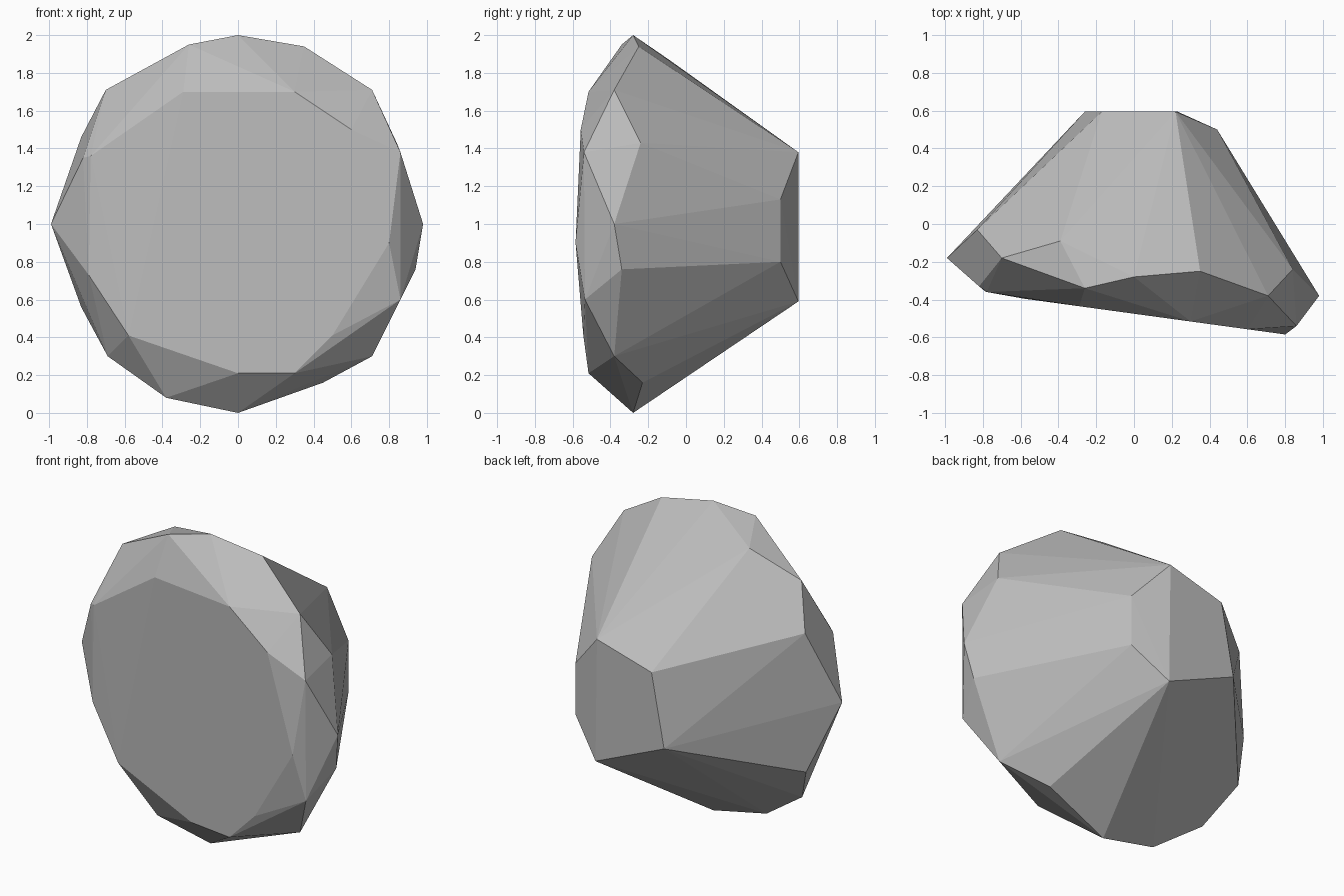
import bpy
import bmesh
from mathutils import Vector

# Remove only the default cube
default_cube = bpy.data.objects.get("Cube")
if default_cube:
    bpy.data.objects.remove(default_cube, do_unlink=True)


def make_material(name, value):
    """One flat, matte grey."""
    colour = (value, value, value, 1.0)
    material = bpy.data.materials.new(name)
    material.use_nodes = True
    material.diffuse_color = colour
    shader = material.node_tree.nodes["Principled BSDF"]
    shader.inputs["Base Color"].default_value = colour
    return material


def front_plane(x, z):
    """Place an outline point on the slightly turned front facet."""
    return Vector((x, -0.475 - 0.137 * x, z))


def hull_object(name, corners, material):
    """Wrap a flat-shaded convex stone around its corner points."""
    mesh = bpy.data.meshes.new(name)
    bm = bmesh.new()
    for corner in corners:
        bm.verts.new(corner)
    result = bmesh.ops.convex_hull(bm, input=bm.verts[:])
    # Drop any point that ended up inside the stone
    loose = [v for v in bm.verts if not v.link_faces]
    bmesh.ops.delete(bm, geom=loose, context="VERTS")
    bmesh.ops.recalc_face_normals(bm, faces=bm.faces[:])
    for face in bm.faces:
        face.smooth = False
    bm.to_mesh(mesh)
    bm.free()
    mesh.materials.append(material)
    stone = bpy.data.objects.new(name, mesh)
    bpy.context.scene.collection.objects.link(stone)
    return stone


# Outline of the broad front facet (x, z)
front_outline = [
    (-.29, 1.7), (.3, 1.7), (.6, 1.5), (.8, .9), (.5, .41),
    (.3, .21), (0, .21), (-.58, .41),
]

# Chipped corners where the front facet meets the rim
front_chips = [
    (-.78, -.36, 1.36), (-.79, -.355, .73), (-.82, -.33, 1.35),
    (.86, -.54, 1.38), (.86, -.535, .6),
]

# Widest part of the stone, clockwise from the top
rim = [
    (0, -.28, 2), (.35, -.25, 1.94), (.71, -.38, 1.71),
    (.84, -.24, 1.43), (.98, -.38, 1), (.94, -.34, .76),
    (.71, -.38, .3), (.45, -.23, .16), (0, -.28, 0),
    (-.38, -.28, .08), (-.69, -.2, .3), (-.83, -.04, .56),
    (-.99, -.18, 1), (-.83, -.03, 1.46), (-.7, -.18, 1.71),
    (-.39, -.09, 1.87), (-.26, -.34, 1.95),
]

# Small facet at the narrow back end
back_facet = [
    (.22, .595, 1.38), (-.17, .595, 1.27), (-.26, .595, .8),
    (.23, .595, .59), (.44, .5, .8), (.44, .5, 1.13),
]

# Assemble the stone
stone_grey = make_material("stone grey", 0.5)
front_corners = [front_plane(x, z) for x, z in front_outline]
hull_object("rock", front_corners + front_chips + rim + back_facet, stone_grey)
